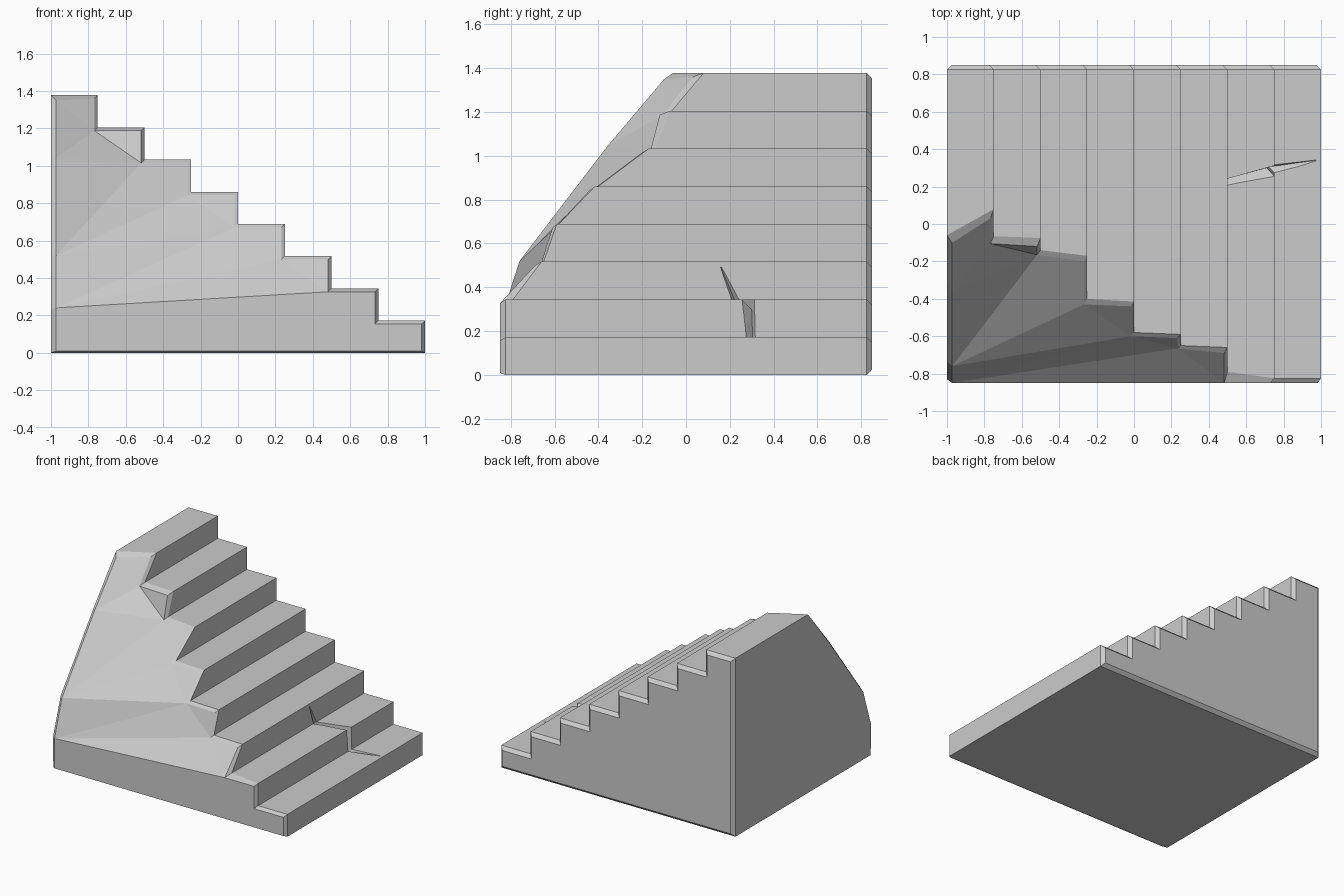
import bpy, bmesh
from mathutils import Vector
from mathutils.geometry import delaunay_2d_cdt

if "Cube" in bpy.data.objects:
    bpy.data.objects.remove(bpy.data.objects["Cube"])

STEPS, RUN, RISE, C = 8, 0.25, 1.378 / 8, 0.025

# stair profile (x, z) with the inward direction of each corner
profile = [(-1, 0, 1, 1), (1, 0, -1, 1)]
for i in range(STEPS):
    z = RISE * (i + 1)
    profile.append((1 - RUN * i, z, -1, -1))                                   # nose
    profile.append((1 - RUN * (i + 1), z, 1 if i == STEPS - 1 else -1, -1))    # inner corner
profile += [(-1, 1.06, 1, -0.6), (-1, 0.52, 1, 0), (-1, 0.235, 1, 0.2)]
n = len(profile)

# broken side: y of the rim at each corner, and y of the chamfered inner rim
rim = [-.825, -.825, -.825, -.825, -.825, -.79, -.66, -.65, -.59, -.58, -.415,
       -.40, -.17, -.14, -.075, -.065, .08, -.06, -.32, -.735, -.83]
inner = [-.85, -.85, -.85, -.85, -.85, -.85, -.69, -.665, -.61, -.60, -.44,
         -.43, -.20, -.165, -.12, -.105, .03, -.10, -.36, -.76, -.85]


def inset(p, d):
    return p[0] + p[2] * d, p[1] + p[3] * d


def make_object(name, bm):
    bmesh.ops.recalc_face_normals(bm, faces=bm.faces)
    mesh = bpy.data.meshes.new(name)
    bm.to_mesh(mesh)
    bm.free()
    ob = bpy.data.objects.new(name, mesh)
    bpy.context.collection.objects.link(ob)
    return ob


def bridge(bm, a, b):
    for i in range(len(a)):
        j = (i + 1) % len(a)
        bm.faces.new((a[i], a[j], b[j], b[i]))


# stairs: chamfered back end, straight body, broken front end
bm = bmesh.new()
back, body, edge, cap = [], [], [], []
for k, p in enumerate(profile):
    x, z = inset(p, C)
    back.append(bm.verts.new((x, .85, z)))
    body.append(bm.verts.new((p[0], .85 - C, p[1])))
    edge.append(bm.verts.new((p[0], rim[k], p[1])))
    x, z = inset(p, .018 if p[0] > -1 else .028)
    cap.append(bm.verts.new((x, inner[k], max(z, .01) if k > 1 else .01)))
bm.faces.new(back)
bridge(bm, back, body)
bridge(bm, body, edge)
bridge(bm, edge, cap)

# facets of the broken face, with its main creases
pts = [Vector((v.co.x, v.co.z)) for v in cap]
lines = [(i, (i + 1) % n) for i in range(n)] + [(20, 5), (19, 9), (19, 11), (18, 15)]
res = delaunay_2d_cdt(pts, lines, [], 1, 1e-6)
for tri in res[2]:
    bm.faces.new([cap[res[3][v][0]] for v in tri])
stairs = make_object("broken_stairs", bm)

# crack: V-shaped wedge running down the lowest steps
# x, z on the surface, low y, high y, then the deep point
sections = [((.512, .50), .15, .165, (.495, .16, .49)),
            ((.51, .354), .20, .245, (.47, .235, .31)),
            ((.76, .354), .245, .315, (.71, .30, .30)),
            ((.76, .182), .265, .32, (.72, .305, .14)),
            ((.98, .182), .335, .345, (.97, .34, .165))]
bm = bmesh.new()
rings = [[bm.verts.new((s[0], lo, s[1])), bm.verts.new((s[0], hi, s[1])), bm.verts.new(d)]
         for s, lo, hi, d in sections]
for a, b in zip(rings, rings[1:]):
    bridge(bm, a, b)
bm.faces.new(rings[0])
bm.faces.new(rings[-1])
bmesh.ops.triangulate(bm, faces=bm.faces)
crack = make_object("crack_cutter", bm)
crack.hide_render = True

mod = stairs.modifiers.new("crack", 'BOOLEAN')
mod.operation, mod.solver, mod.object = 'DIFFERENCE', 'EXACT', crack
bpy.context.view_layer.objects.active = stairs
bpy.ops.object.modifier_apply(modifier=mod.name)
bpy.data.objects.remove(crack)
